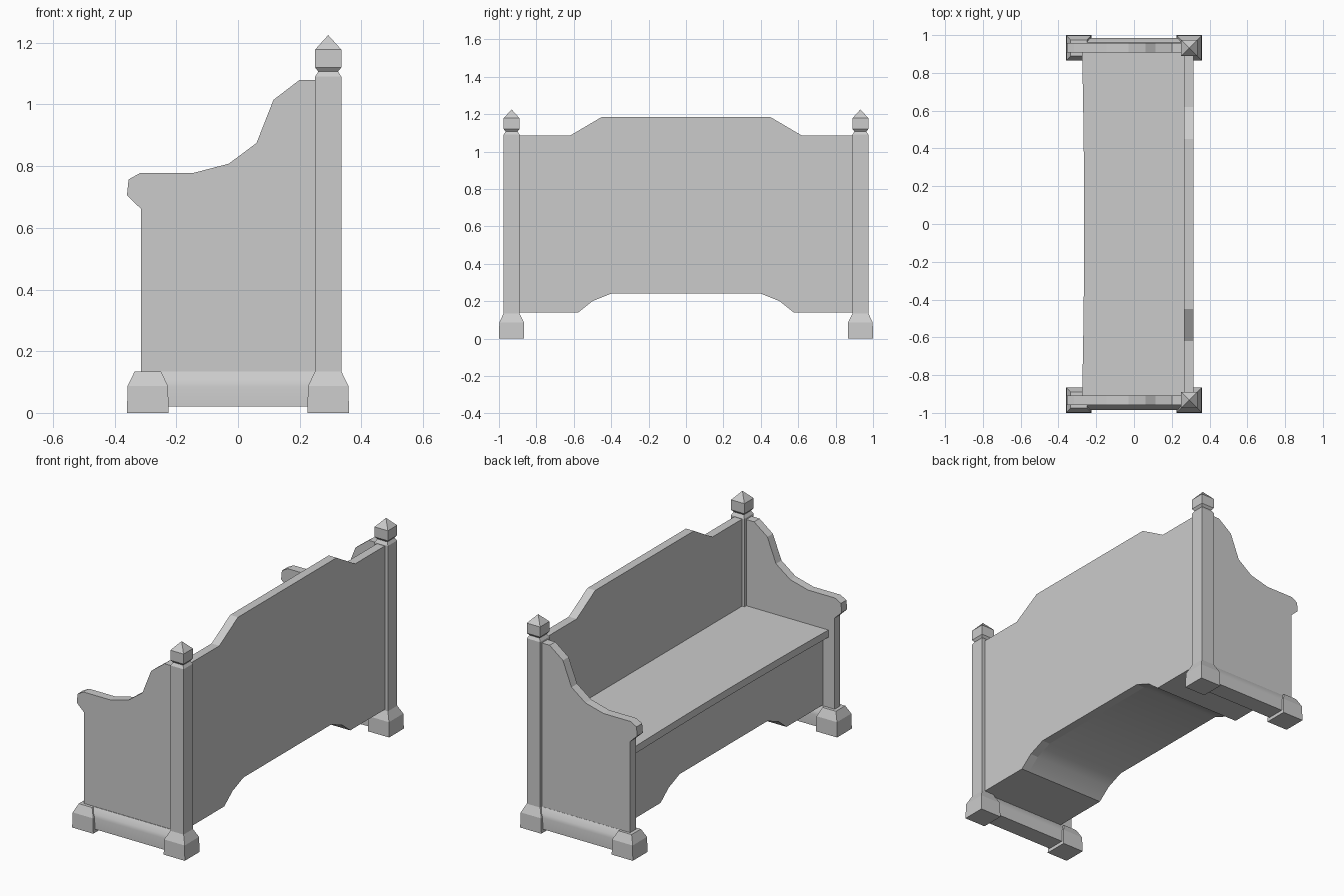
import bpy, bmesh
from mathutils import Vector

if "Cube" in bpy.data.objects:
    bpy.data.objects.remove(bpy.data.objects["Cube"])

END_Y = 0.9325      # centre line of the bench ends
POST_X = 0.2925     # centre of posts and feet


def finish(name, bm, smooth=None):
    bmesh.ops.recalc_face_normals(bm, faces=bm.faces)
    mesh = bpy.data.meshes.new(name)
    bm.to_mesh(mesh)
    bm.free()
    ob = bpy.data.objects.new(name, mesh)
    bpy.context.collection.objects.link(ob)
    if smooth:
        bpy.ops.object.select_all(action='DESELECT')
        bpy.context.view_layer.objects.active = ob
        ob.select_set(True)
        bpy.ops.object.shade_smooth_by_angle(angle=smooth)
    return ob


def extrude(name, pts, offset, smooth=None):
    """Closed 3D outline swept along an offset."""
    bm = bmesh.new()
    face = bm.faces.new([bm.verts.new(p) for p in pts])
    res = bmesh.ops.extrude_face_region(bm, geom=[face], use_keep_orig=True)
    bmesh.ops.translate(bm, vec=Vector(offset),
                        verts=[g for g in res['geom'] if isinstance(g, bmesh.types.BMVert)])
    return finish(name, bm, smooth)


def square_stack(name, x, y, rings):
    """Square column through (z, half width) levels; half width 0 makes a tip."""
    bm = bmesh.new()
    prev = None
    for z, h in rings:
        if h == 0:
            tip = bm.verts.new((x, y, z))
            for i in range(4):
                bm.faces.new((prev[i], prev[(i + 1) % 4], tip))
            return finish(name, bm)
        ring = [bm.verts.new((x + a * h, y + b * h, z))
                for a, b in ((-1, -1), (1, -1), (1, 1), (-1, 1))]
        if prev:
            for i in range(4):
                j = (i + 1) % 4
                bm.faces.new((prev[i], prev[j], ring[j], ring[i]))
        else:
            bm.faces.new(ring)
        prev = ring
    bm.faces.new(prev)
    return finish(name, bm)


def mirrored(half):
    """Half outline in (y, z) completed by its reflection in y."""
    return half + [(-y, z) for y, z in reversed(half)]


# Bench ends: shaped side panel, skirt, feet and post with finial
side = [(-0.315, 0.04), (-0.315, 0.662), (-0.36, 0.705), (-0.355, 0.757),
        (-0.317, 0.778), (-0.145, 0.778), (-0.03, 0.808), (0.06, 0.875),
        (0.115, 1.015), (0.20, 1.08), (0.26, 1.08), (0.26, 0.04)]
skirt = mirrored([(0.052, 0.02), (0.052, 0.085), (0.048, 0.105), (0.028, 0.135)])
foot = [(0, 0.0675), (0.087, 0.0655), (0.135, 0.0425)]
post = foot + [(1.09, 0.0425), (1.107, 0.032), (1.12, 0.0425),
               (1.178, 0.0425), (1.225, 0)]
for s, label in ((-1, "right"), (1, "left")):
    y = s * END_Y
    extrude(label + "_side_panel", [(x, y - 0.025, z) for x, z in side], (0, 0.052, 0)
            if s > 0 else (0, 0.05, 0))
    extrude(label + "_skirt", [(-POST_X, y + a, z) for a, z in skirt],
            (2 * POST_X, 0, 0), 0.8)
    square_stack(label + "_front_foot", -POST_X, y, foot)
    square_stack(label + "_back_post", POST_X, y, post)

# Back board with raised centre and arched bottom
arch = [(0.90, 0.14), (0.575, 0.14), (0.50, 0.20), (0.40, 0.24)]
crest = [(0.45, 1.185), (0.62, 1.085), (0.90, 1.085)]
back = mirrored(list(reversed(crest)) + [])
outline = mirrored(arch) + list(reversed(back))
extrude("back_board", [(0.265, y, z) for y, z in outline], (0.05, 0, 0))

# Solid seat base with matching arch
arch_in = [(0.91, 0.14)] + arch[1:]
base = mirrored(arch_in) + [(-0.91, 0.54), (0.91, 0.54)]
extrude("seat_base", [(-0.24, y, z) for y, z in base], (0.505, 0, 0), 0.52)

# Seat board with a slightly hollowed front edge
front = [(-0.264 - 0.011 * (i / 6) ** 2, 0.91 * i / 6, 0.54) for i in range(-6, 7)]
extrude("seat_board", front + [(0.265, 0.91, 0.54), (0.265, -0.91, 0.54)], (0, 0, 0.042))
